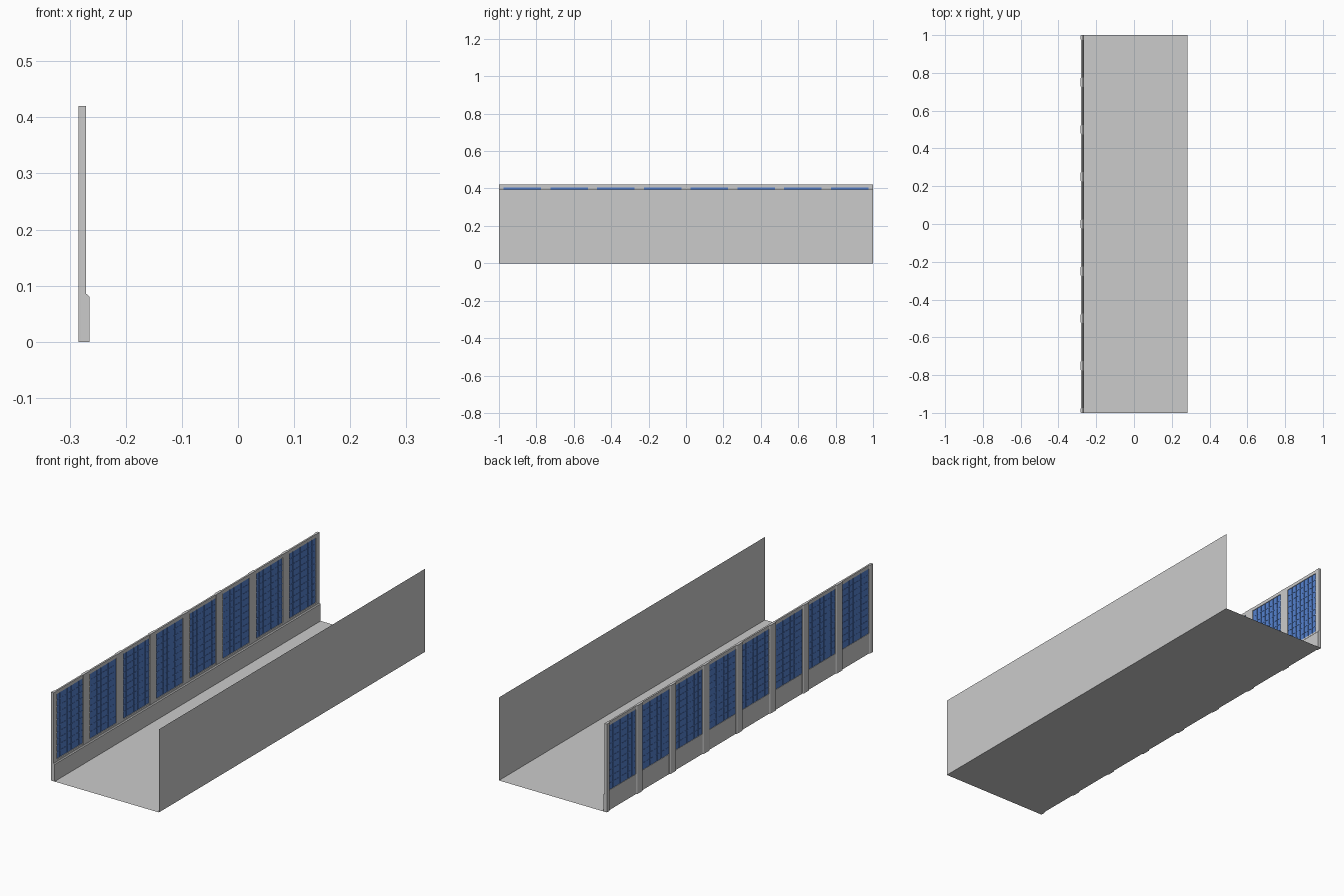
import bpy, bmesh

if "Cube" in bpy.data.objects:
    bpy.data.objects.remove(bpy.data.objects["Cube"])

blue = bpy.data.materials.new("blue_glass")
blue.diffuse_color = (0.09, 0.22, 0.62, 1)
blue.use_nodes = True
blue.node_tree.nodes["Principled BSDF"].inputs["Base Color"].default_value = blue.diffuse_color


def make(name, bm, mat=None):
    bmesh.ops.recalc_face_normals(bm, faces=bm.faces[:])
    me = bpy.data.meshes.new(name)
    bm.to_mesh(me)
    bm.free()
    ob = bpy.data.objects.new(name, me)
    bpy.context.collection.objects.link(ob)
    if mat:
        me.materials.append(mat)
    return ob


def extrude(bm, pts, vec):
    """Prism from a closed list of 3D points."""
    face = bm.faces.new([bm.verts.new(p) for p in pts])
    res = bmesh.ops.extrude_face_region(bm, geom=[face], use_keep_orig=True)
    verts = [v for v in res["geom"] if isinstance(v, bmesh.types.BMVert)]
    bmesh.ops.translate(bm, verts=verts, vec=vec)


def box(bm, x0, x1, y0, y1, z0, z1):
    extrude(bm, [(x0, y0, z0), (x1, y0, z0), (x1, y1, z0), (x0, y1, z0)], (0, 0, z1 - z0))


def plane(name, pts):
    bm = bmesh.new()
    bm.faces.new([bm.verts.new(p) for p in pts])
    make(name, bm)


W, H = 0.284, 0.42
STEP, HALF = 0.25, 0.025

# Floor and plain right wall, both single sheets
plane("floor", [(-0.278, -1, 0), (W, -1, 0), (W, 1, 0), (-0.278, 1, 0)])
plane("right_wall", [(W, -1, 0), (W, 1, 0), (W, 1, 0.395), (W, -1, 0.395)])

# Skirting with a bevelled top inner edge
bm = bmesh.new()
prof = [(-0.279, 0), (-0.265, 0), (-0.265, 0.081), (-0.269, 0.085), (-0.279, 0.085)]
extrude(bm, [(x, -1, z) for x, z in prof], (0, 2, 0))
make("skirting", bm)

# Window sill and top rail
bm = bmesh.new()
box(bm, -0.279, -0.272, -1, 1, 0.085, 0.095)
box(bm, -0.280, -0.272, -1, 1, 0.404, H)
make("wall_rails", bm)

# Pillars with bevelled outer corners, half width at both ends
bm = bmesh.new()
for i in range(-4, 5):
    y = i * STEP
    a, b = max(y - HALF, -1), min(y + HALF, 1)
    ca = 0.006 if i > -4 else 0.002
    cb = 0.006 if i < 4 else 0.002
    pts = [(-0.271, a), (-0.280, a), (-W, a + ca), (-W, b - cb), (-0.280, b), (-0.271, b)]
    extrude(bm, [(px, py, 0) for px, py in pts], (0, 0, H))
make("pillars", bm)

# Blue window panes and their slim lattice bars
panes, bars = bmesh.new(), bmesh.new()
for i in range(-4, 4):
    y0, y1 = i * STEP + HALF, (i + 1) * STEP - HALF
    z0, z1 = 0.095, 0.404
    box(panes, -0.277, -0.275, y0, y1, z0, z1)
    for k in range(1, 7):
        y = y0 + (y1 - y0) * k / 7
        box(bars, -0.2785, -0.2735, y - 0.0015, y + 0.0015, z0, z1)
    for k in range(1, 10):
        z = z0 + (z1 - z0) * k / 10
        box(bars, -0.278, -0.274, y0, y1, z - 0.0015, z + 0.0015)
make("window_panes", panes, blue)
make("window_lattice", bars, blue)
